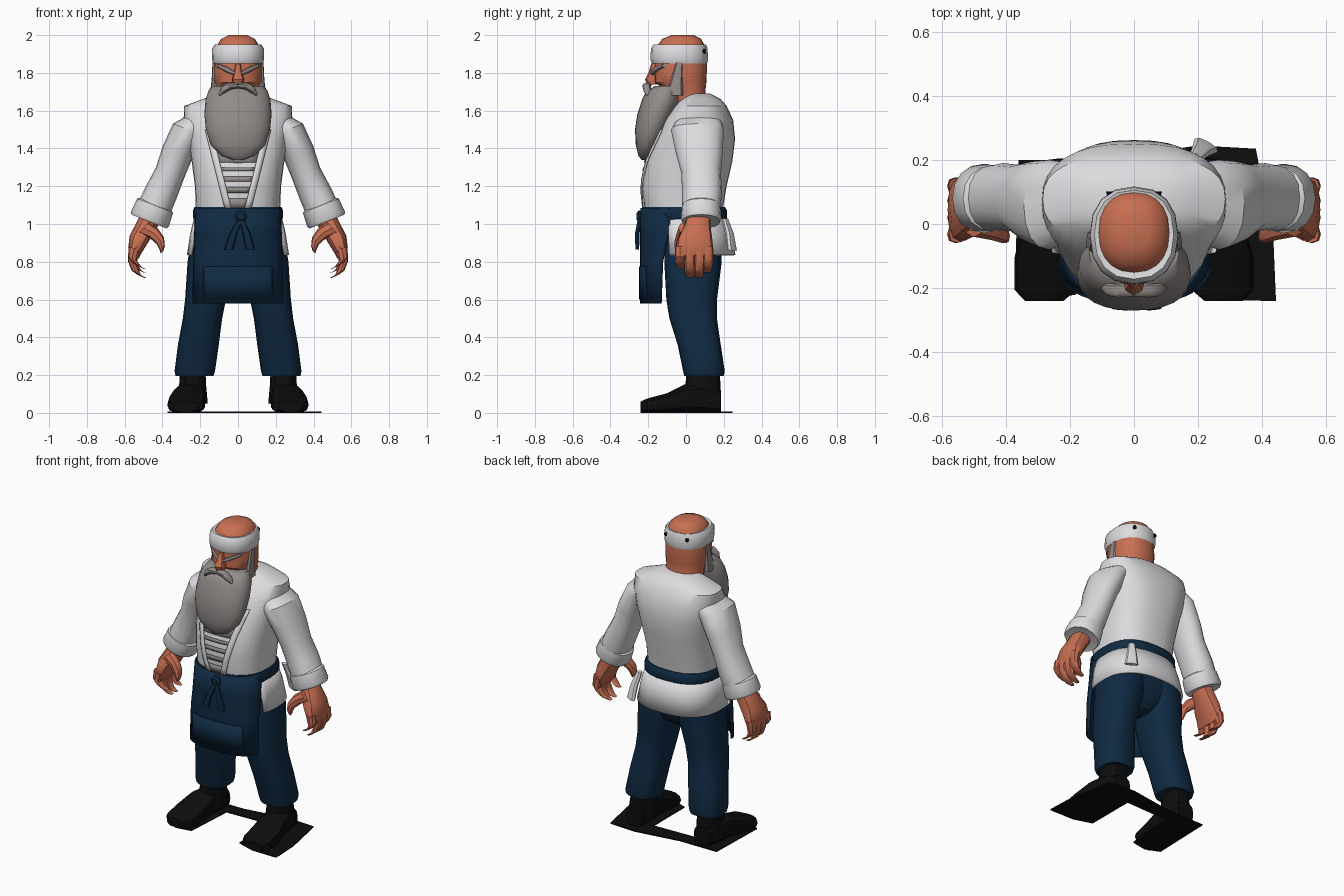
import bpy, bmesh, math
from mathutils import Vector

X, Y, Z = (1, 0, 0), (0, 1, 0), (0, 0, 1)


def colour(name, r, g, b):
    m = bpy.data.materials.new(name)
    m.diffuse_color = (r, g, b, 1)
    return m


SKIN = colour("skin", .58, .16, .085)
WHITE = colour("white cloth", .72, .72, .74)
GREY = colour("grey hair", .29, .26, .25)
NAVY = colour("navy cloth", .005, .023, .055)
BLACK = colour("black", .004, .004, .004)


def finish(name, mat, bm, mirror=False, thick=0):
    bmesh.ops.recalc_face_normals(bm, faces=bm.faces)
    me = bpy.data.meshes.new(name)
    bm.to_mesh(me)
    bm.free()
    me.materials.append(mat)
    ob = bpy.data.objects.new(name, me)
    bpy.context.collection.objects.link(ob)
    if thick:
        s = ob.modifiers.new("thickness", 'SOLIDIFY')
        s.thickness, s.offset = thick, 0
    if mirror:
        ob.modifiers.new("mirror", 'MIRROR').use_clip = False
    return ob


def loft(name, mat, rings, a=X, b=Y, n=16, e=2.4, arc=None, mirror=False, thick=0):
    """Skin superellipse rings (x, y, z, radius_a, radius_b); arc gives an open shell."""
    bm = bmesh.new()
    a, b = Vector(a).normalized(), Vector(b).normalized()
    p = lambda v: math.copysign(abs(v) ** (2 / e), v)
    lo, hi = arc or (0, 360)
    count = n + 1 if arc else n
    rows = []
    for x, y, z, ra, rb in rings:
        row = []
        for i in range(count):
            t = math.radians(lo + (hi - lo) * i / n)
            row.append(bm.verts.new(Vector((x, y, z)) + a * ra * p(math.cos(t)) + b * rb * p(math.sin(t))))
        rows.append(row)
    for r, s in zip(rows, rows[1:]):
        for i in range(n):
            j = (i + 1) % count
            bm.faces.new((r[i], r[j], s[j], s[i]))
    if not arc:
        bm.faces.new(rows[0])
        bm.faces.new(rows[-1])
    return finish(name, mat, bm, mirror, thick)


def stack(rows):
    """Rows (z, y_front, y_back, half_width) to rings."""
    return [(0, (f + k) / 2, z, w, (k - f) / 2) for z, f, k, w in rows]


# Jacket body
torso = stack([(1.05, -.215, .19, .222), (1.2, -.235, .215, .228), (1.33, -.215, .245, .245),
               (1.45, -.165, .26, .265), (1.55, -.12, .25, .288), (1.625, -.06, .215, .285),
               (1.66, -.03, .185, .19), (1.69, 0, .13, .11)])
loft("jacket_body", WHITE, torso, n=32, e=2.5)


def chest_y(x, z):
    for r, s in zip(torso, torso[1:]):
        if r[2] <= z <= s[2]:
            k = (z - r[2]) / (s[2] - r[2])
            cy, w, d = (r[i] + k * (s[i] - r[i]) for i in (1, 3, 4))
            return cy - d * (1 - abs(x / w) ** 2.5) ** .4


def chest_patch(name, mat, z0, z1, left, right, lift, cols=6, rows=1, mirror=False):
    bm = bmesh.new()
    grid = []
    for j in range(rows + 1):
        z = z0 + (z1 - z0) * j / rows
        xs = [left(z) + (right(z) - left(z)) * i / cols for i in range(cols + 1)]
        grid.append([bm.verts.new((x, chest_y(x, z) - lift, z)) for x in xs])
    for r, s in zip(grid, grid[1:]):
        for i in range(cols):
            bm.faces.new((r[i], r[i + 1], s[i + 1], s[i]))
    finish(name, mat, bm, mirror, .004)


# Striped undershirt in the V opening, and lapels
opening = lambda z: .035 + (z - 1.08) * .25
for z0, z1 in ((1.08, 1.135), (1.165, 1.195), (1.225, 1.25), (1.28, 1.3), (1.325, 1.39)):
    chest_patch("chest_stripe", GREY, z0, z1, lambda z: -opening(z), opening, .006)
chest_patch("lapel", WHITE, 1.07, 1.5, opening, lambda z: opening(z) + .035, .011, 2, 8, True)

# Sleeves and rolled cuffs
tilt, down = (.93, 0, .37), Vector((.37, 0, -.93))
loft("sleeve", WHITE, [(.20, .07, 1.55, .07, .12), (.265, .06, 1.5, .085, .14), (.32, .07, 1.38, .085, .125),
                       (.36, .08, 1.27, .08, .105), (.41, .085, 1.16, .088, .105), (.45, .08, 1.07, .09, .1)],
     a=tilt, e=2.2, mirror=True)
cuff = Vector((.455, .08, 1.055))
loft("cuff", WHITE, [(*(cuff + down * t), r, r) for t, r in
                     ((-.055, .088), (-.045, .102), (.03, .108), (.045, .1), (.04, .07))],
     a=tilt, e=2.2, mirror=True)

# Hands
loft("palm", SKIN, [(.455, .07, 1.05, .055, .062), (.485, .06, .99, .055, .07), (.525, .047, .92, .052, .092),
                    (.546, .045, .86, .038, .1), (.55, .045, .825, .025, .09)], a=tilt, n=12, mirror=True)
for y, drop in ((-.032, -.035), (.02, .01), (.072, .012), (.118, -.015)):
    loft("finger", SKIN, [(.55, y, .87, .03, .027), (.56, y, .8 - drop * .5, .025, .027),
                          (.54, y * .95, .755 - drop, .026, .026), (.515, y * .9 + .005, .735 - drop, .018, .022),
                          (.495, y * .9 + .005, .73 - drop, .01, .014)],
         a=(.9, 0, .4), n=8, mirror=True)
loft("thumb", SKIN, [(.5, .0, .98, .04, .04), (.445, -.018, .95, .033, .032), (.41, -.032, .91, .026, .028),
                     (.4, -.038, .87, .018, .022), (.402, -.038, .85, .01, .012)],
     a=(.7, 0, -.7), n=8, mirror=True)

# Head and neck
loft("head", SKIN, stack([(1.62, -.06, .125, .12), (1.7, -.1, .102, .115), (1.75, -.165, .108, .128),
                          (1.8, -.168, .11, .13), (1.86, -.165, .11, .125), (1.94, -.155, .102, .114),
                          (1.98, -.125, .08, .09), (2.0, -.075, .04, .05)]), n=20, e=2.3)
loft("headband", WHITE, stack([(1.862, -.165, .1, .12), (1.85, -.18, .112, .132), (1.87, -.188, .117, .138),
                               (1.93, -.186, .114, .137), (1.95, -.172, .106, .124), (1.945, -.15, .09, .105)]),
     n=16, e=2.3)
loft("headband_knot", BLACK, [(.07, .085, 1.915, .012, .012), (.076, .102, 1.915, .012, .012)],
     b=Z, n=8, mirror=True)

# Face
loft("nose", SKIN, [(0, -.165, 1.85, .014, .02), (0, -.175, 1.8, .02, .025), (0, -.185, 1.765, .032, .033),
                    (0, -.18, 1.738, .024, .028)], n=10)
loft("brow", GREY, [(.015, -.178, 1.795, .01, .012), (.06, -.162, 1.818, .015, .014),
                    (.112, -.115, 1.84, .009, .012)], a=Z, b=Y, n=8, mirror=True)
loft("moustache", GREY, [(0, -.205, 1.733, .014, .022), (.045, -.208, 1.73, .019, .022),
                         (.08, -.205, 1.708, .018, .02), (.1, -.195, 1.68, .008, .012)],
     a=(.4, 0, 1), b=Y, n=10, mirror=True)

# Beard and sideburns
loft("beard", GREY, stack([(1.34, -.235, -.205, .03), (1.36, -.252, -.18, .085), (1.42, -.266, -.14, .145),
                           (1.5, -.27, -.09, .17), (1.58, -.258, -.055, .178), (1.66, -.232, -.025, .172),
                           (1.705, -.21, -.02, .156), (1.73, -.165, -.02, .14)]), n=24, e=2.2)
loft("sideburn", GREY, [(.128, -.06, 1.68, .022, .045), (.126, -.05, 1.76, .014, .032),
                        (.124, -.035, 1.855, .011, .018)], n=8, mirror=True)

# Waist: belt, jacket skirt, tucked cloth
loft("belt", NAVY, stack([(1.02, -.222, .212, .232), (1.035, -.228, .218, .238), (1.075, -.23, .216, .237),
                          (1.09, -.222, .205, .23)]), n=32, e=2.5)
loft("jacket_skirt", WHITE, [(0, 0, 1.05, .222, .2), (0, .01, .95, .246, .222), (0, .02, .835, .264, .235)],
     n=24, e=2.5, arc=(-22, 202), thick=.014)
loft("tucked_cloth", WHITE, [(.19, .205, 1.03, .02, .015), (.21, .23, .95, .03, .018),
                             (.225, .245, .86, .042, .014)], a=(.9, -.5, 0), b=(.5, .9, 0), n=8)

# Apron with pocket and bow
apron = [(0, -.03, 1.085, .222, .205), (0, -.05, .95, .228, .187), (0, -.09, .8, .233, .147),
         (0, -.1, .58, .238, .137)]
loft("apron", NAVY, apron, n=20, e=2.6, arc=(188, 352), thick=.012)
loft("apron_pocket", NAVY, [(0, -.098, .775, .236, .147), (0, -.1, .6, .24, .145)], n=12, e=2.6,
     arc=(225, 315), thick=.006)
loft("bow_knot", NAVY, [(.015, -.22, 1.045, .03, .03), (.015, -.25, 1.04, .032, .032),
                        (.015, -.262, 1.04, .018, .018)], a=X, b=Z, n=8)
for x in (-.05, .065):
    loft("bow_tail", NAVY, [(.015, -.245, 1.03, .012, .01), (.015 + (x - .015) * .6, -.258, .95, .02, .012),
                            (x, -.258, .865, .024, .01)], n=8)

# Trousers
loft("trouser_hips", NAVY, [(0, .0, 1.06, .21, .19), (0, .02, .95, .235, .165), (0, .035, .82, .23, .145),
                            (0, .045, .74, .14, .11), (0, .045, .7, .05, .06)], n=24, e=2.5)
loft("trouser_leg", NAVY, [(.13, .035, .93, .115, .15), (.142, .037, .8, .125, .152), (.172, .03, .6, .108, .134),
                           (.188, .038, .5, .104, .126), (.21, .07, .36, .108, .114), (.229, .095, .22, .107, .11),
                           (.23, .095, .195, .1, .104), (.235, .095, .2, .07, .08)], e=2.7, mirror=True)

# Boots
loft("boot_shaft", BLACK, [(.24, .09, .24, .068, .085), (.24, .09, .16, .07, .092), (.245, .085, .05, .085, .1)],
     n=12, mirror=True)
loft("boot_foot", BLACK, [(.28, -.24, .032, .06, .028), (.276, -.205, .038, .097, .038),
                          (.272, -.1, .052, .1, .052), (.26, -.01, .075, .086, .075),
                          (.247, .1, .075, .078, .075), (.243, .185, .06, .058, .06)],
     a=X, b=Z, n=12, e=3, mirror=True)

# Thin black base plate joining the feet
bm = bmesh.new()
outline = ((-.36, .2), (-.372, -.2), (-.28, -.238), (-.18, -.22), (-.16, .11), (.15, .12), (.15, -.2),
           (.27, -.238), (.443, -.24), (.435, -.05), (.38, .235), (.2, .245), (-.1, .2))
face = bm.faces.new([bm.verts.new((x, y, 0)) for x, y in outline])
new = bmesh.ops.extrude_face_region(bm, geom=[face])["geom"]
bmesh.ops.translate(bm, vec=(0, 0, .007), verts=[v for v in new if isinstance(v, bmesh.types.BMVert)])
finish("base_plate", BLACK, bm)

# Smooth shading with sharp creases kept
for ob in bpy.context.collection.objects:
    ob.select_set(True)
    bpy.context.view_layer.objects.active = ob
bpy.ops.object.shade_smooth_by_angle(angle=math.radians(35))
